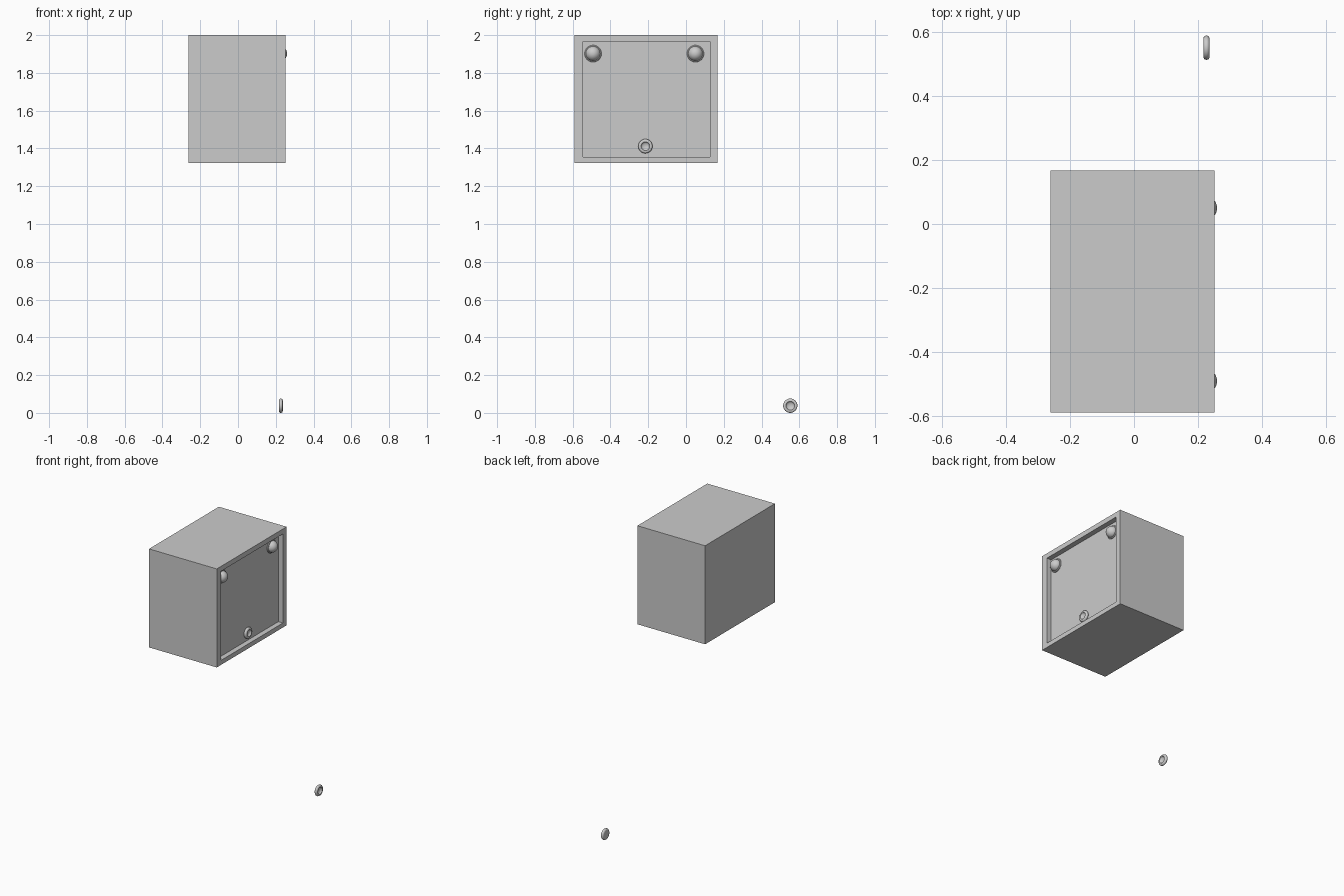
import bpy
import bmesh
from math import sin, cos, pi, radians

cube = bpy.data.objects.get("Cube")
if cube:
    bpy.data.objects.remove(cube, do_unlink=True)

grey = bpy.data.materials.new("light_grey")
grey.use_nodes = True
colour = (0.6, 0.6, 0.6, 1)
grey.diffuse_color = colour
grey.node_tree.nodes["Principled BSDF"].inputs["Base Color"].default_value = colour

BACK, FRONT, FLOOR = -0.262, 0.252, 0.217


def skin(name, rings, smooth):
    """Bridge equal rings of points and cap both ends."""
    bm = bmesh.new()
    loops = [[bm.verts.new(p) for p in ring] for ring in rings]
    n = len(loops[0])
    for a, b in zip(loops, loops[1:]):
        for i in range(n):
            j = (i + 1) % n
            bm.faces.new((a[i], a[j], b[j], b[i]))
    bm.faces.new(loops[0][::-1])
    bm.faces.new(loops[-1])
    bmesh.ops.recalc_face_normals(bm, faces=bm.faces[:])
    mesh = bpy.data.meshes.new(name)
    bm.to_mesh(mesh)
    bm.free()
    mesh.materials.append(grey)
    if smooth:
        mesh.shade_smooth()
        mesh.set_sharp_from_angle(angle=radians(40))
    obj = bpy.data.objects.new(name, mesh)
    bpy.context.collection.objects.link(obj)
    return obj


def rect(x, y0, y1, z0, z1):
    return [(x, y0, z0), (x, y1, z0), (x, y1, z1), (x, y0, z1)]


def lathe(name, profile, y, z, sides=32):
    """Spin (depth, radius) points around an x axis, resting on the panel."""
    rings = [[(FLOOR + d, y + r * cos(2 * pi * i / sides), z + r * sin(2 * pi * i / sides))
              for i in range(sides)] for d, r in profile]
    return skin(name, rings, True)


# Cabinet with a recessed panel on its left side
outer = (-0.59, 0.167, 1.324, 2.0)
inner = (-0.544, 0.127, 1.355, 1.966)
skin("cabinet", [rect(BACK, *outer), rect(FRONT, *outer),
                 rect(FRONT, *inner), rect(FLOOR, *inner)], False)

# Domed knobs in the upper corners, each with a thin collar
R = 0.039
dome = [(0, 0.045), (0.004, 0.045), (0.007, 0.042), (0.007, 0.038)]
dome += [(0.004 + R * sin(t), R * cos(t)) for t in (radians(a) for a in range(10, 89, 8))]
for side, y in (("front", -0.492), ("rear", 0.05)):
    lathe(side + "_knob", dome, y, 1.902)

# Dished buttons: one on the panel, one loose below
button = [(0.01 - 0.01 * cos(t), 0.028 + 0.01 * sin(t))
          for t in (radians(a) for a in range(0, 181, 20))]
button += [(0.02, 0.023), (0.015, 0.021), (0.011, 0.016), (0.009, 0.009), (0.008, 0.002)]
lathe("panel_button", button, -0.215, 1.412)
lathe("loose_button", button, 0.552, 0.038)
